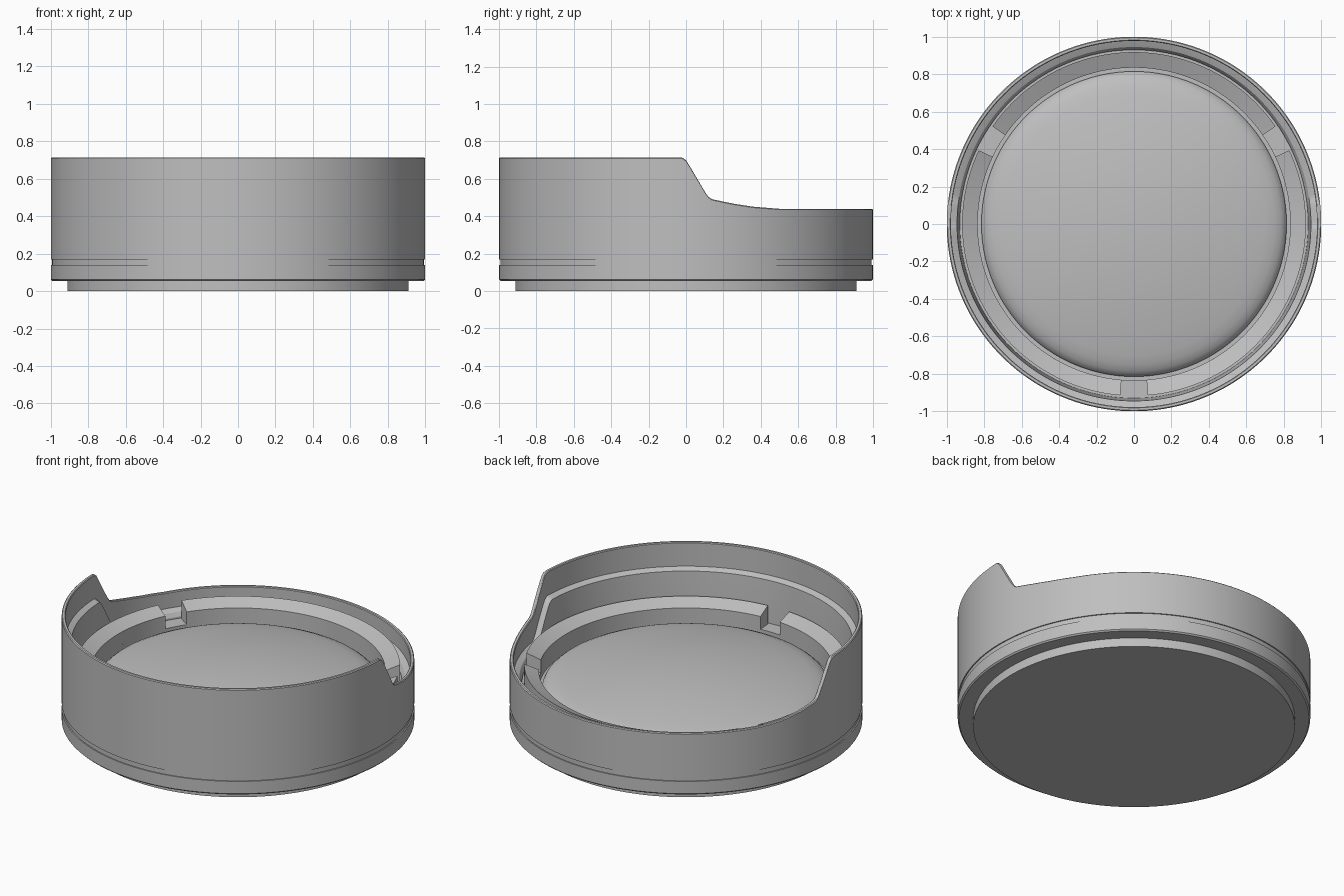
import bpy, bmesh, math

if "Cube" in bpy.data.objects:
    bpy.data.objects.remove(bpy.data.objects["Cube"])

grey = bpy.data.materials.new("plain_grey")
grey.use_nodes = True
grey.diffuse_color = (0.52, 0.52, 0.52, 1)
grey.node_tree.nodes["Principled BSDF"].inputs["Base Color"].default_value = (0.52, 0.52, 0.52, 1)

# Rim height along y: high at the front, a rounded step, low at the back
RIM = [(-0.03, 0.715), (-0.012, 0.711), (0.004, 0.695), (0.105, 0.525), (0.12, 0.504),
       (0.14, 0.491), (0.25, 0.468), (0.36, 0.451), (0.5, 0.44)]


def rim_height(y):
    if y <= RIM[0][0]:
        return RIM[0][1]
    for (y0, z0), (y1, z1) in zip(RIM, RIM[1:]):
        if y <= y1:
            return z0 + (z1 - z0) * (y - y0) / (y1 - y0)
    return RIM[-1][1]


def sweep(name, section, start=0.0, end=math.tau, steps=360, loop=False):
    """Turn a section (a function of the sine of the angle) about z."""
    bm = bmesh.new()
    full = end - start > 6.28
    columns = []
    for i in range(steps if full else steps + 1):
        a = start + (end - start) * i / steps
        columns.append([bm.verts.new((r * math.cos(a), r * math.sin(a), z))
                        for r, z in section(math.sin(a))])
    pairs = list(zip(columns, columns[1:]))
    if full:
        pairs.append((columns[-1], columns[0]))
    n = len(columns[0])
    for a, b in pairs:
        for j in range(n if loop else n - 1):
            k = (j + 1) % n
            bm.faces.new((a[j], b[j], b[k], a[k]))
    if not full:
        bm.faces.new(columns[0])
        bm.faces.new(columns[-1])
    bmesh.ops.remove_doubles(bm, verts=bm.verts, dist=1e-5)
    bmesh.ops.recalc_face_normals(bm, faces=bm.faces)
    mesh = bpy.data.meshes.new(name)
    bm.to_mesh(mesh)
    bm.free()
    mesh.materials.append(grey)
    ob = bpy.data.objects.new(name, mesh)
    bpy.context.collection.objects.link(ob)
    bpy.ops.object.select_all(action="DESELECT")
    ob.select_set(True)
    bpy.context.view_layer.objects.active = ob
    bpy.ops.object.shade_smooth_by_angle(angle=math.radians(30))


# Foot, outer wall with shallow groove, thin rim, inner ledge and floor
def shell(s):
    top = rim_height(s)
    ledge = max(top - 0.15, 0.34)
    return [(0, 0), (0.912, 0), (0.912, 0.055), (0.992, 0.055), (1, 0.063),
            (1, 0.14), (0.993, 0.14), (0.993, 0.17), (1, 0.17),
            (1, top - 0.005), (0.995, top), (0.982, top), (0.978, top - 0.005),
            (0.978, ledge), (0.955, ledge - 0.01), (0.945, ledge - 0.015),
            (0.93, 0.3), (0.93, 0.29), (0.835, 0.29), (0.835, 0.25), (0, 0.25)]


sweep("cup_shell", shell)


# Domed disc with a rounded edge on the floor
def dome(s):
    cap = [(r, 0.4 - 0.15 * r * r) for r in (0, 0.15, 0.3, 0.45, 0.6, 0.7)]
    return cap + [(0.75, 0.314), (0.785, 0.298), (0.805, 0.282), (0.815, 0.265), (0.815, 0.24)]


sweep("domed_disc", dome, steps=180)


# Three ring segments with sloped tops, separated by narrow gaps
def ring(s):
    return [(0.835, 0.27), (0.835, 0.37), (0.918, 0.406), (0.918, 0.27)]


GAP = math.radians(4.6)
for place, degrees in (("right", 150), ("left", -90), ("back", 30)):
    begin = math.radians(degrees)
    sweep("ring_segment_" + place, ring, begin + GAP,
          begin + math.tau / 3 - GAP, steps=90, loop=True)
